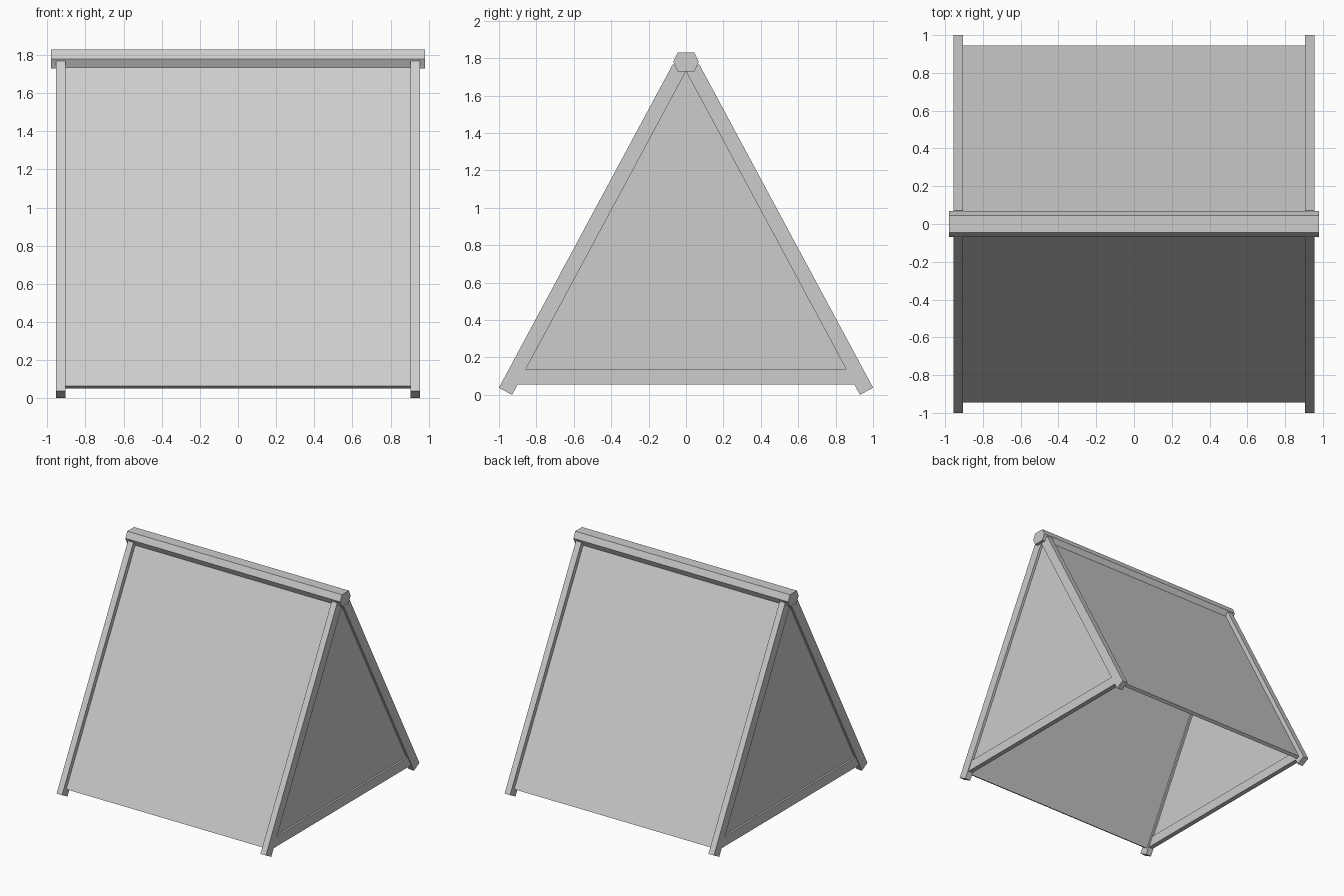
import bpy, bmesh
from mathutils import Vector

if "Cube" in bpy.data.objects:
    bpy.data.objects.remove(bpy.data.objects["Cube"])

grey = bpy.data.materials.new("light_grey")
grey.diffuse_color = (0.604, 0.604, 0.604, 1)
grey.use_nodes = True
grey.node_tree.nodes["Principled BSDF"].inputs["Base Color"].default_value = grey.diffuse_color


def prism(name, profile, x0, x1):
    """Extrude a (y, z) profile along x."""
    bm = bmesh.new()
    face = bm.faces.new([bm.verts.new((x0, y, z)) for y, z in profile])
    out = bmesh.ops.extrude_face_region(bm, geom=[face])["geom"]
    verts = [v for v in out if isinstance(v, bmesh.types.BMVert)]
    bmesh.ops.translate(bm, verts=verts, vec=(x1 - x0, 0, 0))
    bmesh.ops.recalc_face_normals(bm, faces=bm.faces)
    mesh = bpy.data.meshes.new(name)
    bm.to_mesh(mesh)
    bm.free()
    mesh.materials.append(grey)
    obj = bpy.data.objects.new(name, mesh)
    bpy.context.collection.objects.link(obj)
    return obj


# Sloped frame: inner edge of the posts runs from foot to apex
foot, apex = Vector((-0.93, 0.0)), Vector((0.0, 1.73))
length = (apex - foot).length
along = (apex - foot).normalized()
outward = Vector((-along.y, along.x))


def slope(side, start, low, high):
    """Sloped bar profile; side -1 is front, 1 is back."""
    corners = [(start, low), (length, low), (length, high), (start, high)]
    pts = [foot + along * a + outward * n for a, n in corners]
    return [(-side * p.x, p.y) for p in pts]


def inner_y(z):
    return 0.93 * (1 - z / 1.73)


for side, label in ((-1, "front"), (1, "back")):
    # Sloping cover panel set within the post thickness
    prism(f"{label}_panel", slope(side, 0.05, 0.016, 0.044), -0.91, 0.91)
    # Sloping posts at both ends
    for s, end in ((-1, "left"), (1, "right")):
        prism(f"{label}_{end}_post", slope(side, 0, 0, 0.08), s * 0.905, s * 0.955)

for s, end in ((-1, "left"), (1, "right")):
    # Triangular end wall
    b = inner_y(0.06)
    prism(f"{end}_end_wall", [(-b, 0.06), (b, 0.06), (0, 1.73)], s * 0.92, s * 0.935)
    # Bottom rail between the posts
    b, t = inner_y(0.055), inner_y(0.135)
    prism(f"{end}_bottom_rail", [(-b, 0.055), (b, 0.055), (t, 0.135), (-t, 0.135)],
          s * 0.91, s * 0.95)

# Ridge beam
prism("ridge_beam", [(-0.045, 1.73), (0.045, 1.73), (0.068, 1.78),
                     (0.045, 1.83), (-0.045, 1.83), (-0.068, 1.78)], -0.98, 0.98)
